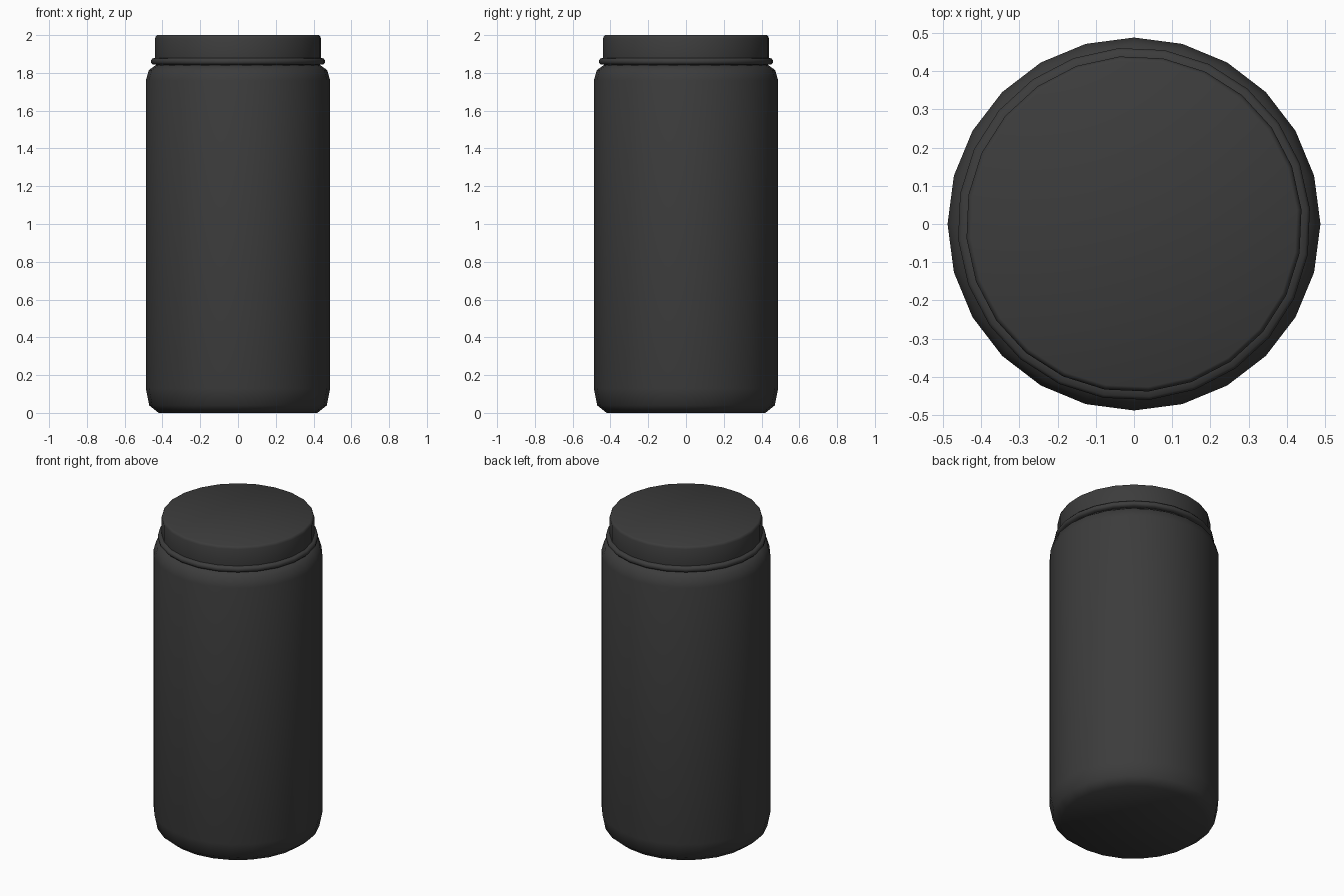
import bpy, bmesh, math

old = bpy.data.objects.get("Cube")
if old:
    bpy.data.objects.remove(old, do_unlink=True)

SIDES = 24


def make_material(name, color):
    mat = bpy.data.materials.new(name)
    mat.use_nodes = True
    mat.diffuse_color = color
    mat.node_tree.nodes["Principled BSDF"].inputs["Base Color"].default_value = color
    return mat


def lathe(name, profile, mat, turn=0.0, angle=35):
    """Revolve (radius, height) points about z and cap both ends."""
    bm = bmesh.new()
    rings = []
    for r, z in profile:
        ring = []
        for i in range(SIDES):
            a = math.radians(turn) + math.tau * i / SIDES
            ring.append(bm.verts.new((r * math.cos(a), r * math.sin(a), z)))
        rings.append(ring)
    for low, high in zip(rings, rings[1:]):
        for i in range(SIDES):
            j = (i + 1) % SIDES
            bm.faces.new((low[i], low[j], high[j], high[i]))
    bm.faces.new(rings[0][::-1])
    bm.faces.new(rings[-1])
    mesh = bpy.data.meshes.new(name)
    bm.to_mesh(mesh)
    bm.free()
    mesh.materials.append(mat)
    obj = bpy.data.objects.new(name, mesh)
    bpy.context.collection.objects.link(obj)
    bpy.ops.object.select_all(action="DESELECT")
    obj.select_set(True)
    bpy.context.view_layer.objects.active = obj
    bpy.ops.object.shade_smooth_by_angle(angle=math.radians(angle))
    return obj


charcoal = make_material("charcoal", (0.045, 0.045, 0.045, 1))

# Canister body with rounded foot and shoulder
lathe("jar_body", [(0.42, 0), (0.47, 0.04), (0.488, 0.13), (0.488, 1.76),
                   (0.472, 1.815), (0.43, 1.845)], charcoal, angle=50)

# Screw lid with a softened rim, turned slightly on the body
lathe("lid", [(0.435, 1.835), (0.44, 1.86), (0.44, 1.985), (0.435, 1.996),
              (0.428, 2.0)], charcoal, turn=5, angle=60)

# Rounded sealing band under the lid
lathe("seal_band", [(0.435, 1.843), (0.454, 1.845), (0.462, 1.854),
                    (0.462, 1.868), (0.454, 1.877), (0.435, 1.879)],
      charcoal, turn=5, angle=60)
